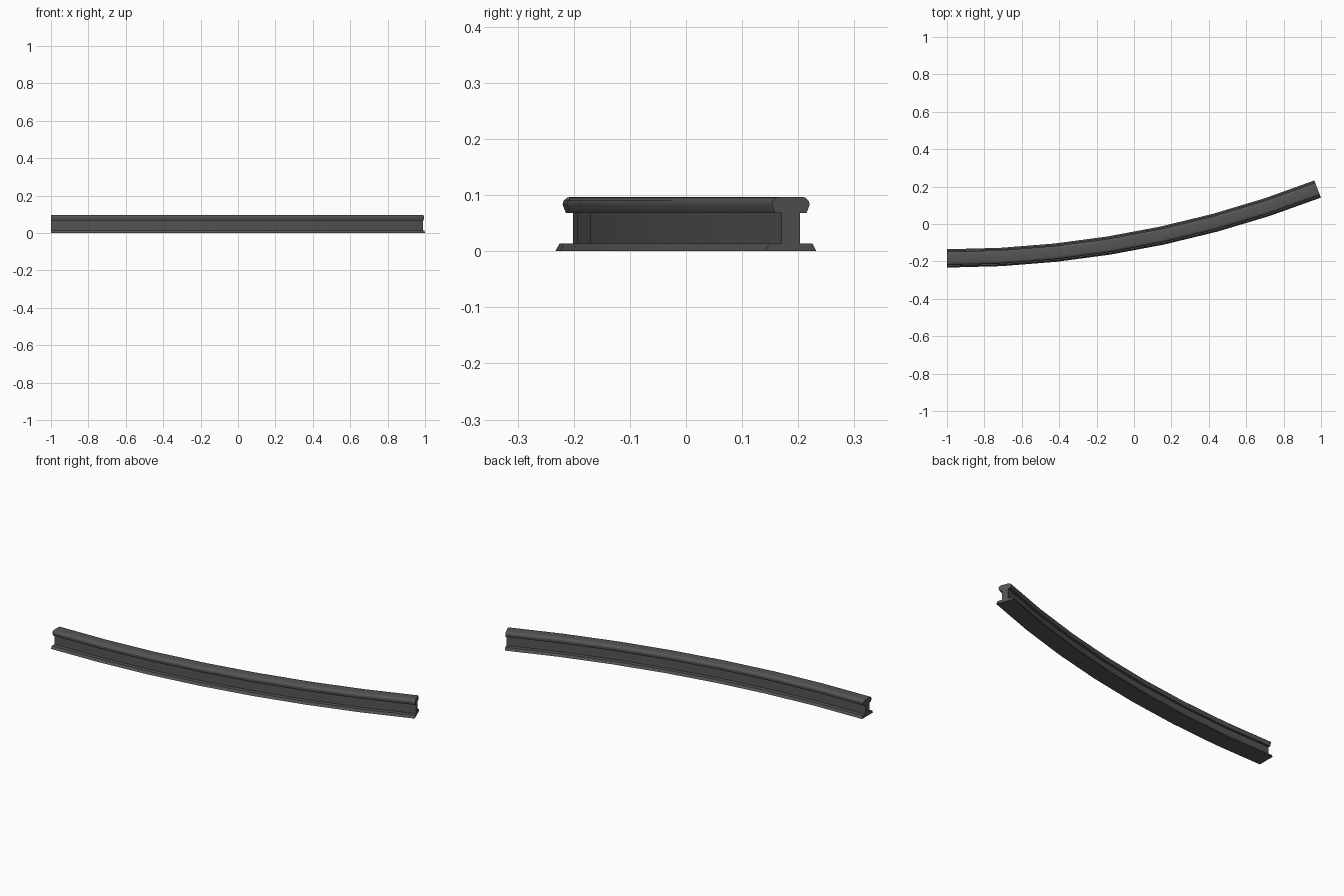
import bpy, bmesh, math

cube = bpy.data.objects.get("Cube")
if cube:
    bpy.data.objects.remove(cube, do_unlink=True)

steel = bpy.data.materials.new("dark steel")
steel.use_nodes = True
COLOR = (0.09, 0.09, 0.09, 1)
steel.diffuse_color = COLOR
steel.node_tree.nodes["Principled BSDF"].inputs["Base Color"].default_value = COLOR

# Half of the rail section: foot, web, rounded head (offset, height)
half = [(0.049, 0), (0.041, 0.014), (0.0175, 0.014), (0.0175, 0.068),
        (0.03, 0.068), (0.036, 0.083), (0.034, 0.09), (0.028, 0.0955), (0.021, 0.097)]
section = half + [(-d, z) for d, z in reversed(half)]

# Sweep the section along a circular arc that starts parallel to x
ANGLE = math.radians(21.2)
RADIUS = 5.48
STEPS = 7
START_X, START_Y = -1, -0.184

bm = bmesh.new()
rings = []
for i in range(STEPS + 1):
    a = ANGLE * i / STEPS
    rings.append([bm.verts.new((START_X + (RADIUS + d) * math.sin(a),
                                START_Y + RADIUS - (RADIUS + d) * math.cos(a), z))
                  for d, z in section])
n = len(section)
for r, s in zip(rings, rings[1:]):
    for j in range(n):
        k = (j + 1) % n
        bm.faces.new((r[j], r[k], s[k], s[j]))

# End caps
bm.faces.new(rings[0])
bm.faces.new(rings[-1])
bmesh.ops.recalc_face_normals(bm, faces=bm.faces)

mesh = bpy.data.meshes.new("curved_rail")
bm.to_mesh(mesh)
bm.free()
mesh.materials.append(steel)
rail = bpy.data.objects.new("curved_rail", mesh)
bpy.context.collection.objects.link(rail)

# Smooth the head and the curve, keep the section's corners crisp
bpy.context.view_layer.objects.active = rail
rail.select_set(True)
bpy.ops.object.shade_smooth_by_angle(angle=math.radians(40))
